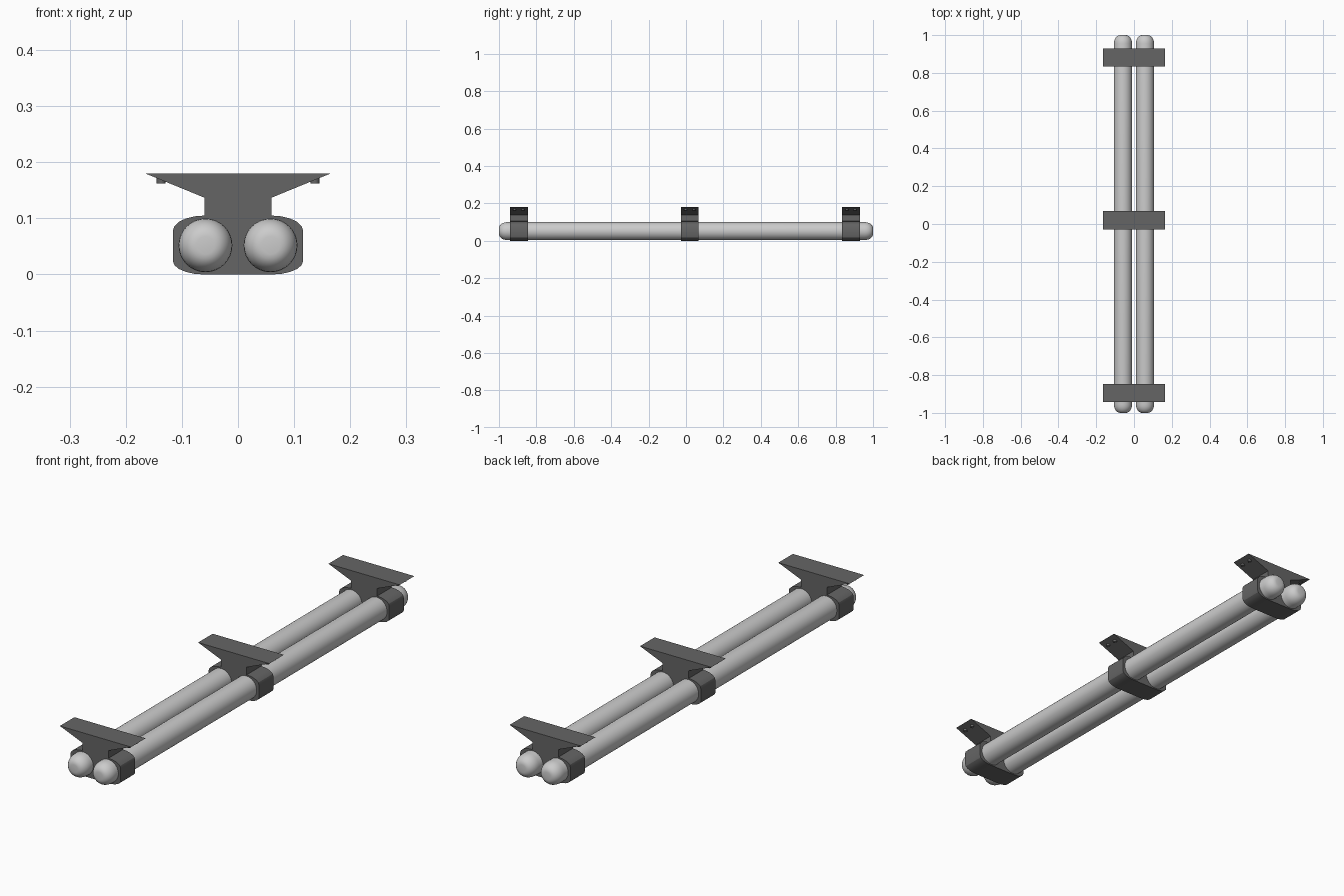
import bpy, bmesh, math

if "Cube" in bpy.data.objects:
    bpy.data.objects.remove(bpy.data.objects["Cube"])

TUBE_X, TUBE_Z, TUBE_R = 0.058, 0.052, 0.048
BRACKET_Y = (-0.894, 0.020, 0.882)
BRACKET_W = 0.096


def finish(name, bm, smooth=None):
    bmesh.ops.recalc_face_normals(bm, faces=bm.faces)
    me = bpy.data.meshes.new(name)
    bm.to_mesh(me)
    bm.free()
    ob = bpy.data.objects.new(name, me)
    bpy.context.collection.objects.link(ob)
    if smooth:
        bpy.ops.object.select_all(action='DESELECT')
        ob.select_set(True)
        bpy.context.view_layer.objects.active = ob
        bpy.ops.object.shade_smooth_by_angle(angle=math.radians(smooth))
    return ob


def arc(cx, cz, rx, rz, a0, a1, n):
    """Points on an elliptical arc, angles in degrees."""
    pts = []
    for i in range(n + 1):
        a = math.radians(a0 + (a1 - a0) * i / n)
        pts.append((cx + rx * math.cos(a), cz + rz * math.sin(a)))
    return pts


def tube(name, x, sides=32):
    """Lathed tube along y with blunt rounded ends."""
    end = arc(0.016, 0.955, TUBE_R - 0.016, 0.045, 0, 90, 6)
    profile = [(r, -y) for r, y in reversed(end)] + end
    bm = bmesh.new()
    rings = []
    for r, y in profile:
        rings.append([bm.verts.new((x + r * math.cos(2 * math.pi * k / sides), y,
                                    TUBE_Z + r * math.sin(2 * math.pi * k / sides)))
                      for k in range(sides)])
    for a, b in zip(rings, rings[1:]):
        for k in range(sides):
            j = (k + 1) % sides
            bm.faces.new((a[k], a[j], b[j], b[k]))
    bm.faces.new(rings[0])
    bm.faces.new(rings[-1])
    return finish(name, bm, 40)


def bracket(name, y):
    """Flared mounting plate, neck and double clamp as one extruded profile."""
    half = [(0.165, 0.180), (0.060, 0.137)]
    half += arc(0.060, 0.078, 0.056, 0.027, 90, 0, 5)
    half += arc(0.060, 0.024, 0.056, 0.024, 0, -90, 5)
    outline = half + [(-px, pz) for px, pz in reversed(half)]
    bm = bmesh.new()
    face = bm.faces.new([bm.verts.new((px, y - BRACKET_W / 2, pz)) for px, pz in outline])
    ext = bmesh.ops.extrude_face_region(bm, geom=[face], use_keep_orig=True)
    verts = [g for g in ext['geom'] if isinstance(g, bmesh.types.BMVert)]
    bmesh.ops.translate(bm, verts=verts, vec=(0, BRACKET_W, 0))
    return finish(name, bm, 25)


def screw(name, x, y):
    bpy.ops.mesh.primitive_cylinder_add(vertices=12, radius=0.008, depth=0.014,
                                        location=(x, y, 0.169))
    ob = bpy.context.object
    ob.name = name
    bpy.ops.object.shade_smooth_by_angle(angle=math.radians(40))
    return ob


# dark grey paint for the brackets
dark = bpy.data.materials.new("dark_grey")
dark.diffuse_color = (0.13, 0.13, 0.13, 1)
dark.use_nodes = True
dark.node_tree.nodes["Principled BSDF"].inputs["Base Color"].default_value = dark.diffuse_color

# twin tubes
for side, label in ((-1, "left"), (1, "right")):
    tube(label + "_tube", side * TUBE_X)

# three brackets with four screws each
for i, y in enumerate(BRACKET_Y, 1):
    parts = [bracket(f"bracket_{i}", y)]
    for sx in (-1, 1):
        for sy in (-1, 1):
            parts.append(screw(f"bracket_{i}_screw", sx * 0.137, y + sy * 0.022))
    for p in parts:
        p.data.materials.append(dark)
